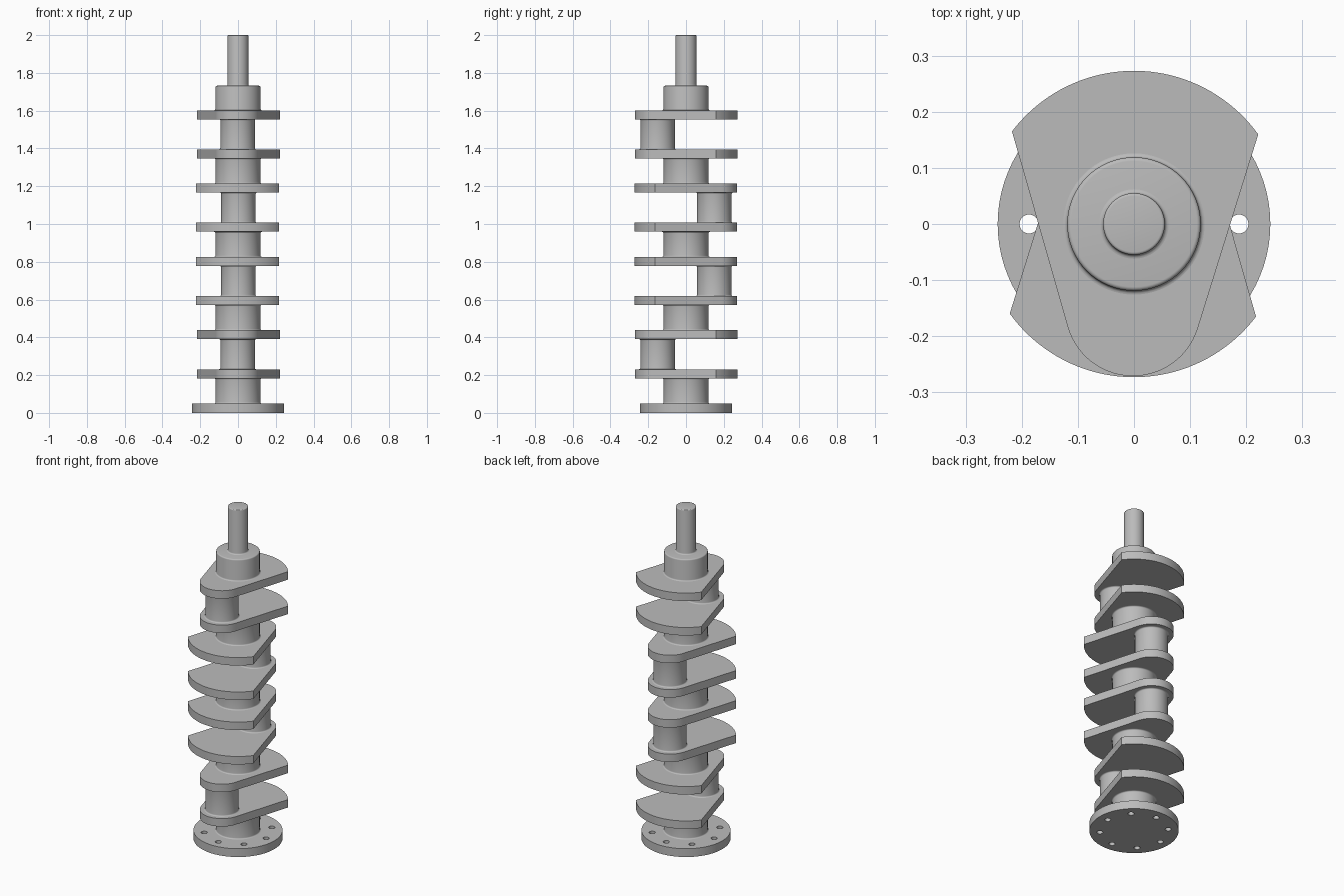
import bpy, bmesh
from math import sin, cos, pi, radians, acos, atan2, hypot

cube = bpy.data.objects.get("Cube")
if cube:
    bpy.data.objects.remove(cube)

steel = bpy.data.materials.new("steel grey")
steel.use_nodes = True
steel.diffuse_color = (0.5, 0.5, 0.5, 1)
steel.node_tree.nodes["Principled BSDF"].inputs["Base Color"].default_value = (0.5, 0.5, 0.5, 1)


def finish(bm, name):
    bmesh.ops.recalc_face_normals(bm, faces=bm.faces)
    mesh = bpy.data.meshes.new(name)
    bm.to_mesh(mesh)
    bm.free()
    mesh.materials.append(steel)
    obj = bpy.data.objects.new(name, mesh)
    bpy.context.collection.objects.link(obj)
    bpy.ops.object.select_all(action='DESELECT')
    obj.select_set(True)
    bpy.context.view_layer.objects.active = obj
    bpy.ops.object.shade_smooth_by_angle(angle=radians(35))
    return obj


def arc(cx, cy, r, a0, a1, n):
    """Points along a circular arc, both ends included."""
    return [(cx + r * cos(a0 + (a1 - a0) * i / n),
             cy + r * sin(a0 + (a1 - a0) * i / n)) for i in range(n + 1)]


def prism(name, loops, z0, z1):
    """Extrude an outline (first loop) with holes (other loops)."""
    bm = bmesh.new()
    edges = []
    for pts in loops:
        vs = [bm.verts.new((x, y, z0)) for x, y in pts]
        edges += [bm.edges.new((a, b)) for a, b in zip(vs, vs[1:] + vs[:1])]
    if len(loops) == 1:
        bm.faces.new(vs)
    else:
        bmesh.ops.triangle_fill(bm, edges=edges, use_beauty=True)
    ext = bmesh.ops.extrude_face_region(bm, geom=bm.faces[:], use_keep_orig=True)
    top = [g for g in ext["geom"] if isinstance(g, bmesh.types.BMVert)]
    bmesh.ops.translate(bm, verts=top, vec=(0, 0, z1 - z0))
    return finish(bm, name)


def lathe(name, profile, cx=0, cy=0, n=64):
    """Spin a (radius, z) profile round a vertical axis and cap both ends."""
    bm = bmesh.new()
    rings = [[bm.verts.new((cx + r * cos(2 * pi * i / n), cy + r * sin(2 * pi * i / n), z))
              for i in range(n)] for r, z in profile]
    for a, b in zip(rings, rings[1:]):
        for i in range(n):
            j = (i + 1) % n
            bm.faces.new((a[i], a[j], b[j], b[i]))
    bm.faces.new(rings[0])
    bm.faces.new(rings[-1])
    return finish(bm, name)


def fillet_up(r, z, f=0.007):
    """Concave fillet from a flat face into a shaft of radius r."""
    return arc(r + f, z + f, f, 1.5 * pi, pi, 4)


def fillet_down(r, z, f=0.007):
    return arc(r + f, z - f, f, pi, 0.5 * pi, 4)


def round_top(r, z, f=0.007):
    return arc(r - f, z - f, f, 0, 0.5 * pi, 4)


MAIN_R, PIN_R, THROW = 0.119, 0.091, 0.15
WEB_R, NOSE_R, WEB_T = 0.273, 0.121, 0.048
MAIN_L, PIN_L = 0.133, 0.159
TWIST = radians(-0.7)


def web(name, z, turn):
    """Counterweight sector with straight flanks tangent to a round nose."""
    a = radians(36.5)
    dx, dy = -WEB_R * cos(a), WEB_R * sin(a) + THROW
    t = atan2(dy, dx) + acos(NOSE_R / hypot(dx, dy))
    pts = arc(0, 0, WEB_R, a, pi - a, 40) + arc(0, -THROW, NOSE_R, t, 3 * pi - t, 28)
    c, s = cos(turn), sin(turn)
    prism(name, [[(x * c - y * s, x * s + y * c) for x, y in pts]], z, z + WEB_T)


# Bolt flange with eight holes
circle = lambda x, y, r, n: arc(x, y, r, 0, 2 * pi, n)[:-1]
holes = [circle(0.187 * cos(k * pi / 4), 0.187 * sin(k * pi / 4), 0.017, 20) for k in range(8)]
prism("bolt_flange", [circle(0, 0, 0.243, 80)] + holes, 0, 0.05)

# Four throws, each a main journal, web, crank pin and web
z = 0.05
for k, side in enumerate((-1, 1, 1, -1), 1):
    turn = TWIST + (0 if side < 0 else pi)
    lathe(f"main_journal_{k}", fillet_up(MAIN_R, z) + fillet_down(MAIN_R, z + MAIN_L))
    z += MAIN_L
    web(f"lower_web_{k}", z, turn)
    z += WEB_T
    lathe(f"crank_pin_{k}", fillet_up(PIN_R, z) + fillet_down(PIN_R, z + PIN_L),
          THROW * sin(turn), -THROW * cos(turn))
    z += PIN_L
    web(f"upper_web_{k}", z, turn)
    z += WEB_T

# Front journal and snout
lathe("front_journal", fillet_up(MAIN_R, z) + round_top(MAIN_R, 1.732))
lathe("snout", fillet_up(0.055, 1.732) + round_top(0.055, 2.0, 0.005))
